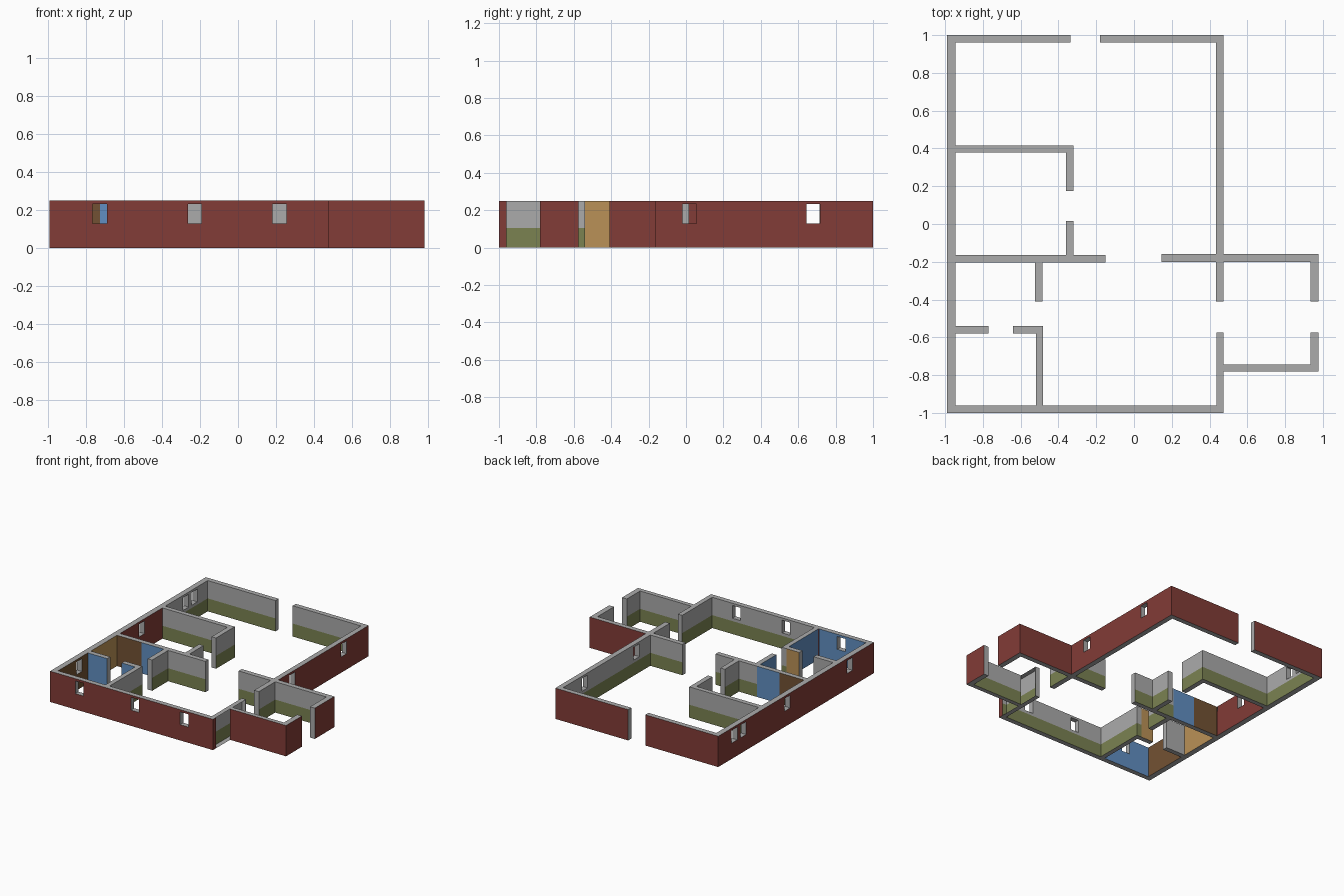
import bpy, bmesh

if "Cube" in bpy.data.objects:
    bpy.data.objects.remove(bpy.data.objects["Cube"])

H, DADO = 0.25, 0.105           # wall height, height of painted lower band
SILL, HEAD = 0.128, 0.232       # window bottom and top


def lin(c):
    return c / 12.92 if c <= 0.04045 else ((c + 0.055) / 1.055) ** 2.4


COLOURS = {
    "grey plaster": (0.67, 0.67, 0.67), "olive band": (0.48, 0.51, 0.32),
    "red exterior": (0.51, 0.235, 0.215), "blue paint": (0.38, 0.56, 0.76),
    "brown paint": (0.45, 0.32, 0.20), "tan paint": (0.73, 0.57, 0.34)}
MATS = []
for n, c in COLOURS.items():
    m = bpy.data.materials.new(n)
    m.diffuse_color = (*[lin(v) for v in c], 1)
    m.use_nodes = True
    m.node_tree.nodes["Principled BSDF"].inputs["Base Color"].default_value = m.diffuse_color
    MATS.append(m)
GREY, OLIVE, RED, BLUE, BROWN, TAN = range(6)

# name: (x0, x1, y0, y1, window spans along the wall)
WALLS = {
    "front_wall": (-.99, .475, -1, -.96, [(-.763, -.688), (-.263, -.192), (.18, .255)]),
    "back_wall_left": (-.99, -.335, .96, 1, []),
    "back_wall_right": (-.18, .475, .96, 1, []),
    "left_wall": (-.99, -.945, -.96, .96, [(-.725, -.655), (.075, .15), (.642, .715), (.755, .828)]),
    "right_wall_back": (.433, .475, -.41, .96, [(-.02, .055), (.645, .717)]),
    "right_wall_front": (.437, .475, -.96, -.575, []),
    "porch_back_wall": (.475, .978, -.20, -.16, []),
    "porch_side_back": (.935, .978, -.41, -.20, []),
    "porch_side_front": (.935, .978, -.745, -.575, []),
    "porch_front_wall": (.475, .978, -.78, -.745, []),
    "hall_wall_right": (.145, .433, -.20, -.16, []),
    "hall_wall_left": (-.945, -.15, -.205, -.165, []),
    "bedroom_back_wall": (-.945, -.32, .378, .416, []),
    "bedroom_side_back": (-.36, -.32, .175, .378, []),
    "bedroom_side_front": (-.36, -.32, -.165, .015, []),
    "washroom_side_wall": (-.525, -.485, -.41, -.205, []),
    "bathroom_side_wall": (-.52, -.482, -.96, -.58, []),
    "bathroom_wall_left": (-.945, -.77, -.58, -.54, []),
    "bathroom_wall_right": (-.64, -.482, -.58, -.54, []),
}
# walls whose free end is a room corner rather than a door jamb
CORNER_ENDS = {"bedroom_back_wall": .32, "bathroom_wall_right": .482}
X_SPLITS = (-.725, -.525, -.485, -.36)
Y_SPLITS = (-.58, -.54, -.205, -.16, .378)


def inside_footprint(x, y):
    return (-.99 < x < .475 and -1 < y < 1) or (.474 < x < .978 and -.78 < y < -.16)


def in_wall(x, y):
    return any(a < x < b and c < y < d for a, b, c, d, _ in WALLS.values())


def paint(p, n):
    """Colour of a long wall side, from the room it looks into."""
    x, y, z = p
    if not inside_footprint(x, y):
        return RED
    split = BROWN if x < -.725 else BLUE
    if x < -.52 and y < -.58:                       # bathroom
        return BROWN if n[0] > 0 else BLUE
    if x < -.525 and -.54 < y < -.205:              # washroom
        if n[0] > 0:
            return TAN
        if n[1] > 0:
            return TAN if x > -.65 else GREY
        return split if n[1] < 0 else BLUE
    if x < -.36 and -.165 < y < .378:               # small bedroom
        if n[0] > 0:
            return RED
        if n[1] > 0 and x < -.525:
            return split
    return OLIVE if z < DADO else GREY


def build_wall(name, x0, x1, y0, y1, windows):
    along_x = (x1 - x0) > (y1 - y0)
    u0, u1, v0, v1 = (x0, x1, y0, y1) if along_x else (y0, y1, x0, x1)
    us = {u0, u1} | {w for s in windows for w in s}
    us |= {s for s in (X_SPLITS if along_x else Y_SPLITS) if u0 < s < u1}
    us = sorted(us)
    zs = [0, DADO, SILL, HEAD, H] if windows else [0, DADO, H]

    def solid(i, k):
        if not (0 <= i < len(us) - 1 and 0 <= k < len(zs) - 1):
            return False
        u = (us[i] + us[i + 1]) / 2
        return not (zs[k] == SILL and any(a < u < b for a, b in windows))

    bm = bmesh.new()

    def world(u, v, z):
        return (u, v, z) if along_x else (v, u, z)

    def quad(pts, mat):
        f = bm.faces.new([bm.verts.new(world(*p)) for p in pts])
        f.material_index = mat

    for i in range(len(us) - 1):
        for k in range(len(zs) - 1):
            if not solid(i, k):
                continue
            a, b, lo, hi = us[i], us[i + 1], zs[k], zs[k + 1]
            # long sides
            for v, s in ((v0, -1), (v1, 1)):
                p = world((a + b) / 2, v + s * .008, (lo + hi) / 2)
                if not in_wall(p[0], p[1]):
                    quad([(a, v, lo), (b, v, lo), (b, v, hi), (a, v, hi)],
                         paint(p, world(0, s, 0)))
            # wall ends and window reveals
            for u, s in ((a, -1), (b, 1)):
                if solid(i + s, k):
                    continue
                p = world(u + s * .008, (v0 + v1) / 2, (lo + hi) / 2)
                mat = GREY
                if u in (u0, u1):
                    if in_wall(p[0], p[1]):
                        continue
                    if not inside_footprint(p[0], p[1]):
                        mat = RED
                    elif name in CORNER_ENDS and u == -CORNER_ENDS[name] and lo < DADO:
                        mat = OLIVE
                quad([(u, v0, lo), (u, v1, lo), (u, v1, hi), (u, v0, hi)], mat)
            # tops, bottoms, sills and heads
            for z, s in ((lo, -1), (hi, 1)):
                if not solid(i, k + s):
                    quad([(a, v0, z), (b, v0, z), (b, v1, z), (a, v1, z)], GREY)
    bmesh.ops.remove_doubles(bm, verts=bm.verts, dist=1e-5)
    bmesh.ops.recalc_face_normals(bm, faces=bm.faces)
    # open ends can confuse the recalculation: point the top faces up
    if sum(f.normal.z for f in bm.faces if f.calc_center_median().z > H - 1e-4) < 0:
        bmesh.ops.reverse_faces(bm, faces=bm.faces)
    me = bpy.data.meshes.new(name)
    bm.to_mesh(me)
    bm.free()
    for m in MATS:
        me.materials.append(m)
    bpy.context.collection.objects.link(bpy.data.objects.new(name, me))


for wall_name, spec in WALLS.items():
    build_wall(wall_name, *spec)
